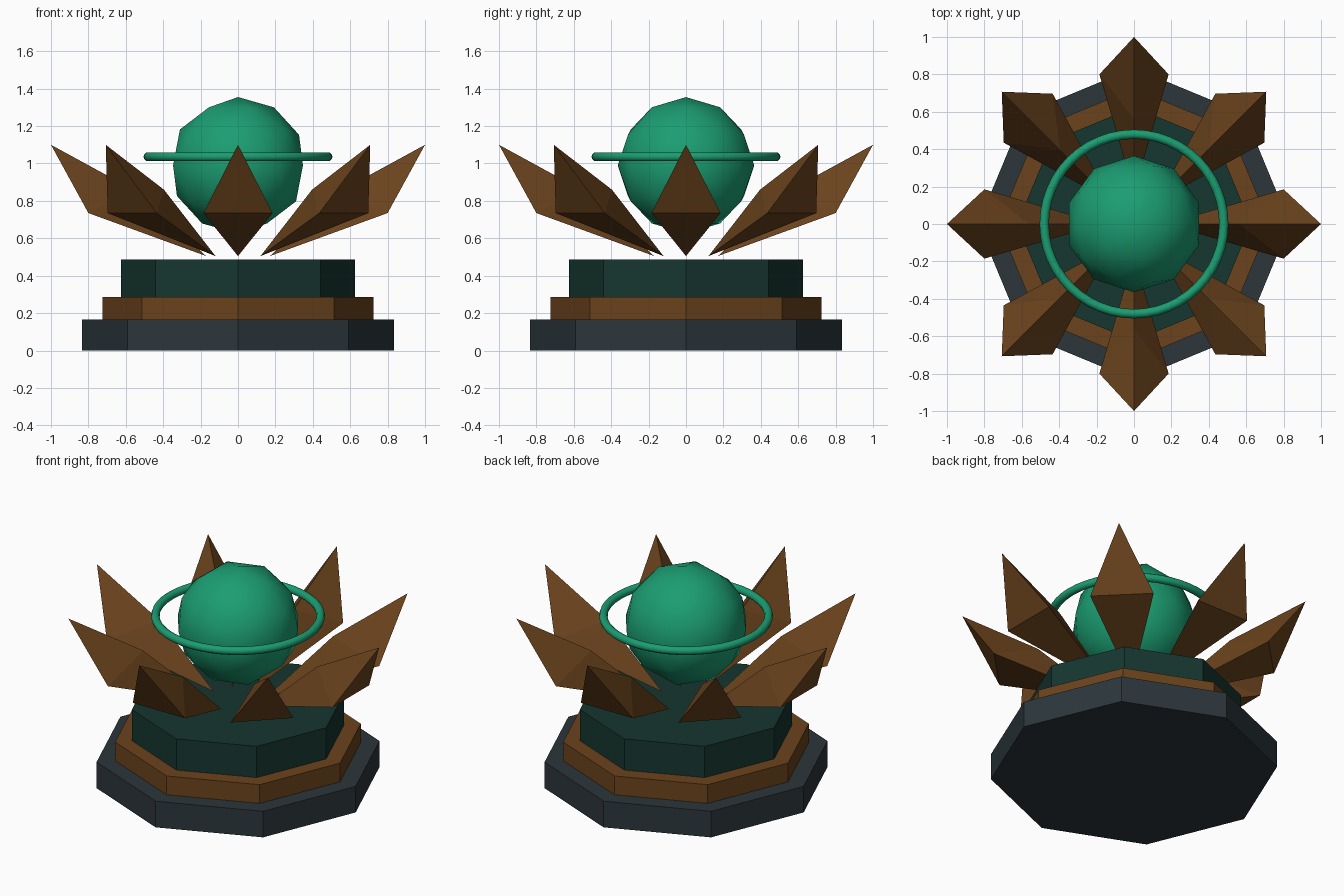
import bpy, bmesh, math
from mathutils import Matrix

if "Cube" in bpy.data.objects:
    bpy.data.objects.remove(bpy.data.objects["Cube"])


def material(name, rgb):
    m = bpy.data.materials.new(name)
    m.diffuse_color = (*rgb, 1)
    m.use_nodes = True
    m.node_tree.nodes["Principled BSDF"].inputs["Base Color"].default_value = m.diffuse_color
    return m


slate = material("slate", (0.025, 0.037, 0.044))
bronze = material("bronze", (0.145, 0.056, 0.012))
dark_green = material("dark_green", (0.008, 0.037, 0.029))
jade = material("jade", (0.011, 0.34, 0.165))


def finish(name, mat):
    ob = bpy.context.object
    ob.name = name
    ob.data.materials.append(mat)
    return ob


# Stepped octagonal base
for name, radius, z0, z1, mat in (
    ("base_plinth", 0.834, 0.0, 0.167, slate),
    ("base_band", 0.724, 0.167, 0.287, bronze),
    ("base_top", 0.625, 0.287, 0.487, dark_green),
):
    bpy.ops.mesh.primitive_cylinder_add(
        vertices=8, radius=radius, depth=z1 - z0, location=(0, 0, (z0 + z1) / 2))
    finish(name, mat)

# Faceted orb, smooth shaded
bpy.ops.mesh.primitive_ico_sphere_add(subdivisions=2, radius=0.365, location=(0, 0, 0.99))
finish("orb", jade)
bpy.ops.object.shade_smooth()

# Thin ring around the orb
bpy.ops.mesh.primitive_torus_add(
    major_radius=0.48, minor_radius=0.025, major_segments=48, minor_segments=10,
    location=(0, 0, 1.036))
finish("orb_ring", jade)
bpy.ops.object.shade_smooth()


# Pointed petals: a stretched three-sided double pyramid, repeated around z
def petal(name, angle):
    bm = bmesh.new()
    root, tip, left, right, ridge = [bm.verts.new(p) for p in (
        (0.17, 0, 0.505), (1.0, 0, 1.10),
        (0.80, 0.185, 0.735), (0.80, -0.185, 0.735), (0.56, 0, 0.86))]
    for a, b in ((left, right), (right, ridge), (ridge, left)):
        bm.faces.new((root, a, b))
        bm.faces.new((tip, b, a))
    bmesh.ops.recalc_face_normals(bm, faces=bm.faces)
    bm.transform(Matrix.Rotation(angle, 4, 'Z'))
    me = bpy.data.meshes.new(name)
    bm.to_mesh(me)
    bm.free()
    me.materials.append(bronze)
    bpy.context.collection.objects.link(bpy.data.objects.new(name, me))


for i in range(8):
    petal(f"petal_{i + 1}", i * math.pi / 4)
